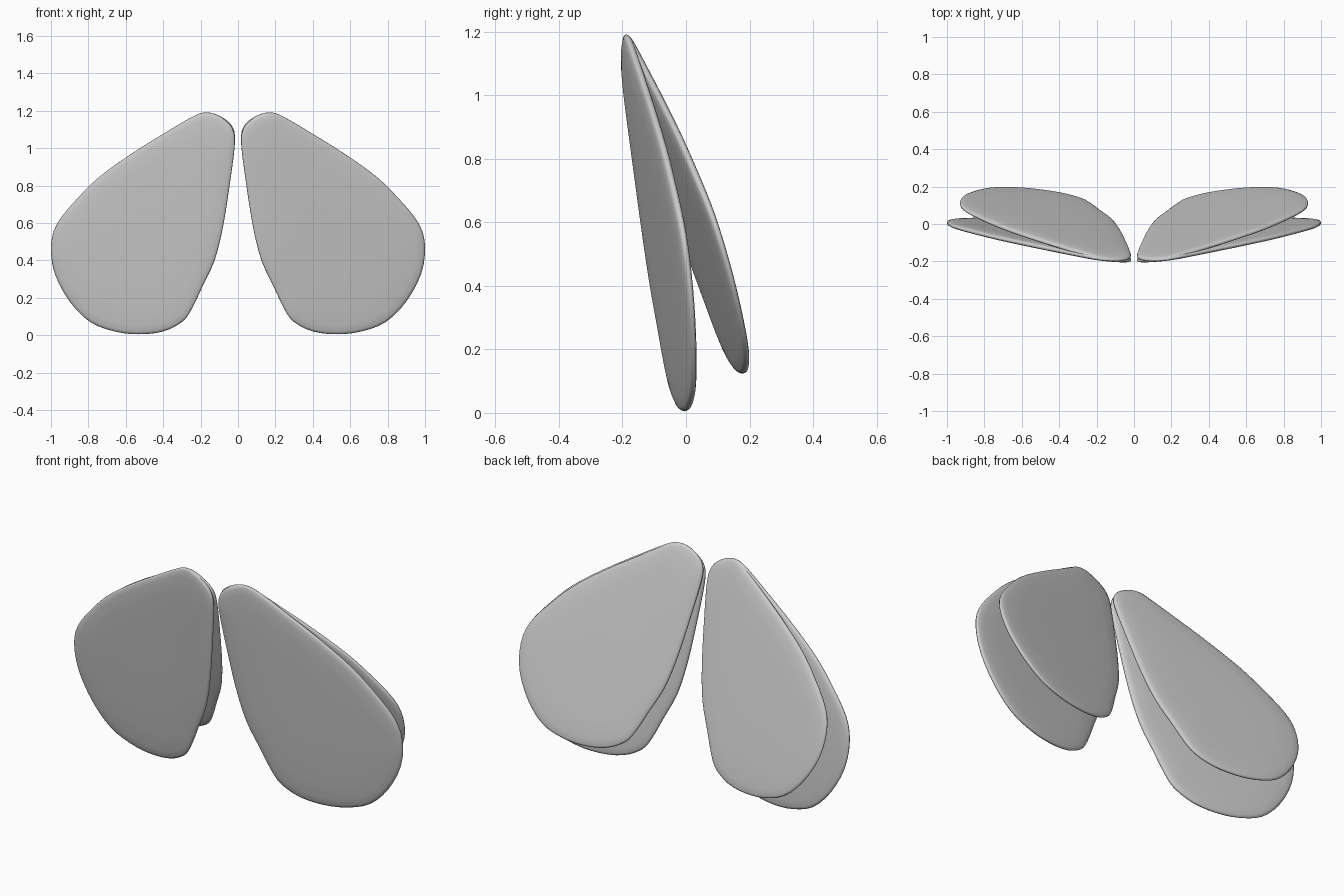
import bpy, bmesh
from mathutils import Vector

if "Cube" in bpy.data.objects:
    bpy.data.objects.remove(bpy.data.objects["Cube"])

# Wing outline in front view (x, z), right-hand side
OUTLINE = [(.185, 1.19), (.25, 1.165), (.41, 1.07), (.57, .97), (.74, .848), (.86, .73),
           (.965, .6), (1.0, .48), (.98, .33), (.9, .18), (.79, .07), (.66, .02),
           (.53, .005), (.4, .02), (.3, .07), (.25, .135), (.19, .26), (.125, .4),
           (.08, .58), (.042, .82), (.017, 1.02), (.027, 1.1), (.07, 1.15), (.13, 1.182)]
# Thickness profile: (scale towards centre, half thickness)
PROFILE = [(1.0, 0), (.994, .007), (.975, .011), (.92, .015), (.75, .018), (.4, .02)]


def smooth_loop(pts, n=3):
    """Closed Catmull-Rom curve through the points."""
    p = [Vector(q) for q in pts]
    out = []
    for i in range(len(p)):
        a, b, c, d = p[i - 1], p[i], p[(i + 1) % len(p)], p[(i + 2) % len(p)]
        for k in range(n):
            t = k / n
            out.append(.5 * (2 * b + (c - a) * t + (2 * a - 5 * b + 4 * c - d) * t * t
                             + (3 * b - a - 3 * c + d) * t ** 3))
    return out


def wing(name, side, sx, sz, a, b, c):
    """Thin pillow on the plane y = a + b*x + c*z."""
    top = Vector((.02, 1.19))
    loop = [Vector((top.x + (p.x - top.x) * sx, top.y + (p.y - top.y) * sz))
            for p in smooth_loop(OUTLINE)]
    mid = sum(loop, Vector((0, 0))) / len(loop)
    layers = [(s, -h) for s, h in reversed(PROFILE)] + [(s, h) for s, h in PROFILE[1:]]
    bm = bmesh.new()
    rings = []
    for s, h in layers:
        ring = []
        for p in loop:
            q = mid + (p - mid) * s
            ring.append(bm.verts.new((side * q.x, a + b * q.x + c * q.y + h, q.y)))
        rings.append(ring)
    n = len(loop)
    for r0, r1 in zip(rings, rings[1:]):
        for i in range(n):
            j = (i + 1) % n
            bm.faces.new((r0[i], r0[j], r1[j], r1[i]))
    bm.faces.new(rings[0])
    bm.faces.new(rings[-1])
    bmesh.ops.recalc_face_normals(bm, faces=bm.faces)
    me = bpy.data.meshes.new(name)
    bm.to_mesh(me)
    bm.free()
    me.shade_smooth()
    ob = bpy.data.objects.new(name, me)
    bpy.context.collection.objects.link(ob)


# Two overlapping wings on each side
for label, side in (("right", 1), ("left", -1)):
    wing("front_wing_" + label, side, 1.0, 1.0, -.074, .1328, -.1144)
    wing("back_wing_" + label, side, .93, .9, .15, .1316, -.3026)
